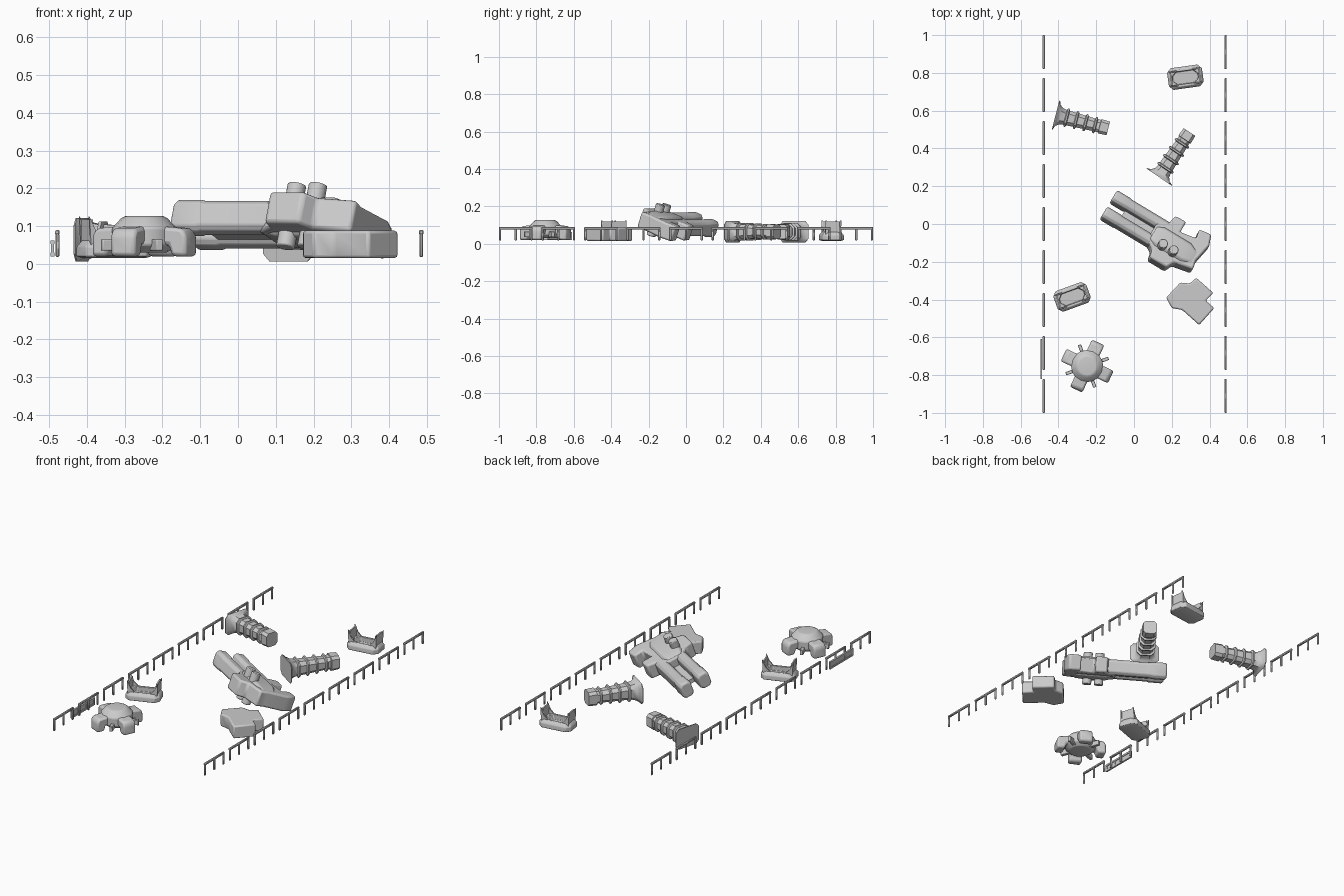
import bpy, bmesh, math
from mathutils import Matrix, Vector


def place(x, y, z=0, yaw=0, roll=0):
    return (Matrix.Translation((x, y, z)) @ Matrix.Rotation(math.radians(yaw), 4, 'Z')
            @ Matrix.Rotation(math.radians(roll), 4, 'X'))


def finish(name, bm, m, bevel=0.0, segs=2):
    bmesh.ops.recalc_face_normals(bm, faces=bm.faces)
    me = bpy.data.meshes.new(name)
    bm.to_mesh(me)
    bm.free()
    ob = bpy.data.objects.new(name, me)
    bpy.context.collection.objects.link(ob)
    ob.matrix_world = m
    if bevel:
        b = ob.modifiers.new("soft_edges", 'BEVEL')
        b.width, b.segments, b.limit_method = bevel, segs, 'ANGLE'
    bpy.ops.object.select_all(action='DESELECT')
    bpy.context.view_layer.objects.active = ob
    ob.select_set(True)
    bpy.ops.object.shade_smooth_by_angle(angle=math.radians(40))
    return ob


def add_loft(bm, rings, cap=True):
    rows = [[bm.verts.new(p) for p in r] for r in rings]
    n = len(rows[0])
    for a, b in zip(rows, rows[1:]):
        for i in range(n):
            bm.faces.new((a[i], a[(i + 1) % n], b[(i + 1) % n], b[i]))
    if cap:
        bm.faces.new(rows[0])
        bm.faces.new(rows[-1])


def octagon(hw, hh, c):
    q = [(hw, hh - c), (hw - c, hh)]
    q += [(-x, y) for x, y in reversed(q)]
    return q + [(-x, -y) for x, y in q]


def prism(name, outline, z0, z1, m, bevel=0.0):
    bm = bmesh.new()
    add_loft(bm, [[(x, y, z) for x, y in outline] for z in (z0, z1)])
    return finish(name, bm, m, bevel)


def beam(name, sections, m, bevel=0.0):
    # chamfered beam along local x: (x, half width, half height, chamfer)
    bm = bmesh.new()
    add_loft(bm, [[(x, p, q) for p, q in octagon(w, h, c)] for x, w, h, c in sections])
    return finish(name, bm, m, bevel)


def add_box(bm, lo, hi):
    (a, b, c), (d, e, f) = lo, hi
    add_loft(bm, [[(a, b, z), (d, b, z), (d, e, z), (a, e, z)] for z in (c, f)])


# Railings: nine three-legged sections on each side
for side, x in (("left", -0.478), ("right", 0.485)):
    bm = bmesh.new()
    for i in range(9):
        y = -0.91 + i * 0.2275
        add_box(bm, (-0.006, y - 0.09, 0.077), (0.006, y + 0.09, 0.09))
        for d in (-0.084, 0, 0.084):
            add_box(bm, (-0.005, y + d - 0.006, 0.018), (0.005, y + d + 0.006, 0.08))
    finish(side + "_railing", bm, place(x, 0), 0.003, 1)

# Barrier panel beside the left railing
bm = bmesh.new()
for z in (0.02, 0.052):
    add_box(bm, (-0.005, -0.105, z), (0.005, 0.105, z + 0.01))
for i in range(4):
    y = -0.1 + i * 0.0667
    add_box(bm, (-0.004, y - 0.006, 0.02), (0.004, y + 0.006, 0.06))
add_box(bm, (-0.003, -0.1, 0.03), (0.001, 0.1, 0.052))
finish("barrier_panel", bm, place(-0.491, -0.715))

# Four-armed pod
px, py = -0.248, -0.752
arm = [(0, 0.055), (0.085, 0.05), (0.095, 0.02), (0.138, 0.02), (0.138, 0.075),
       (0.125, 0.094), (0.08, 0.098), (0, 0.11)]
for i in range(4):
    yaw = 65 + 90 * i
    prism(f"pod_arm_{i + 1}", arm, -0.036, 0.036, place(px, py, 0, yaw, 90), 0.01)
    bm = bmesh.new()
    add_box(bm, (0.03, -0.009, 0.035), (0.12, 0.009, 0.065))
    finish(f"pod_spike_{i + 1}", bm, place(px, py, 0, yaw + 45), 0.003)
bm = bmesh.new()
add_loft(bm, [[(r * math.cos(a * math.pi / 8), r * math.sin(a * math.pi / 8), z) for a in range(16)]
              for r, z in ((0.06, 0.03), (0.085, 0.05), (0.085, 0.095), (0.062, 0.12), (0.05, 0.127))])
finish("pod_dome", bm, place(px, py), 0.004)

# Trays: hollow chamfered base with winged fins at the short ends
for i, (x, y, yaw) in enumerate(((0.272, 0.777, 8), (-0.328, -0.386, 20))):
    m = place(x, y, 0, yaw)
    bm = bmesh.new()
    prof = [(0.08, 0.043, 0.015), (0.093, 0.058, 0.02), (0.093, 0.058, 0.045), (0.082, 0.046, 0.062),
            (0.068, 0.034, 0.062), (0.068, 0.034, 0.035)]
    add_loft(bm, [[(p, q, z) for p, q in octagon(w, h, 0.022)] for w, h, z in prof], False)
    bm.verts.ensure_lookup_table()
    bm.faces.new(bm.verts[-8:])
    bm.faces.new(bm.verts[:8])
    finish(f"tray_base_{i + 1}", bm, m, 0.003)
    bm = bmesh.new()
    for s in (-1, 1):
        add_box(bm, (min(s * 0.072, s * 0.08), -0.034, 0.05), (max(s * 0.072, s * 0.08), 0.034, 0.118))
        for t in (-1, 1):
            tri = [(s * 0.08, 0.05), (s * 0.03, 0.05), (s * 0.065, 0.085), (s * 0.084, 0.125)]
            add_loft(bm, [[(a, t * w, z) for a, z in tri] for w in (0.034, 0.042)])
    finish(f"tray_fins_{i + 1}", bm, m)

# Broad crate-like lump
lump = [(0.17, -0.39), (0.245, -0.31), (0.295, -0.315), (0.33, -0.285), (0.42, -0.365), (0.38, -0.405),
        (0.425, -0.445), (0.345, -0.535), (0.255, -0.455), (0.2, -0.445)]
prism("lump_block", lump, 0.015, 0.088, place(0, 0), 0.008)

# Ribbed shafts with a flared end plate
body = [(0, 0.08, 0.058, 0.02), (0.004, 0.08, 0.058, 0.02), (0.012, 0.058, 0.052, 0.02),
        (0.03, 0.044, 0.045, 0.02)]
for k in range(4):
    u = 0.06 + k * 0.052
    s = 0.047 - 0.002 * k
    body += [(u - 0.008, s - 0.007, s - 0.007, 0.018), (u - 0.004, s + 0.003, s + 0.001, 0.02),
             (u + 0.004, s + 0.003, s + 0.001, 0.02), (u + 0.008, s - 0.007, s - 0.007, 0.018)]
body += [(0.24, 0.034, 0.036, 0.014), (0.242, 0.039, 0.041, 0.014), (0.288, 0.037, 0.039, 0.014)]
beam("ribbed_shaft_1", body, place(-0.415, 0.578, 0.064, -14.5))
beam("ribbed_shaft_2", body, place(0.133, 0.248, 0.064, 56))

# Leaning twin-barrel machine
M = place(0.1, -0.05, 0.106, -31, -20)
for n, v in (("left", 0.062), ("right", -0.045)):
    beam(n + "_barrel", [(-0.28, 0.028, 0.038, 0.014), (-0.272, 0.033, 0.045, 0.014),
                         (-0.2, 0.033, 0.045, 0.014), (-0.19, 0.031, 0.042, 0.014),
                         (0.1, 0.031, 0.042, 0.014)], M @ Matrix.Translation((0, v, 0)), 0.004)
beam("barrel_bridge", [(-0.19, 0.03, 0.012, 0.004), (0.1, 0.03, 0.012, 0.004)],
     M @ Matrix.Translation((0, 0.01, -0.02)))
hull = [(-0.01, -0.06), (0.04, -0.09), (0.05, -0.137), (0.155, -0.137), (0.175, -0.092), (0.28, -0.07),
        (0.27, -0.02), (0.29, 0.09), (0.268, 0.152), (0.2, 0.142), (0.21, 0.09), (0.12, 0.075),
        (0.12, 0.14), (0.055, 0.138), (0.045, 0.085), (-0.01, 0.075)]
prism("machine_hull", hull, -0.046, 0.042, M, 0.01)
beam("hull_spine", [(0.0, 0.05, 0.045, 0.015), (0.04, 0.06, 0.055, 0.015), (0.2, 0.06, 0.055, 0.015),
                    (0.26, 0.045, 0.04, 0.015)], M @ Matrix.Translation((0, -0.01, 0)), 0.005)
for i, u in enumerate((0.075, 0.14)):
    for n, a, b in (("top", 0.03, 0.092), ("under", -0.085, -0.03)):
        ring = [(u + 0.025 * math.cos(t * math.pi / 8), -0.05 + 0.025 * math.sin(t * math.pi / 8))
                for t in range(16)]
        prism(f"{n}_knob_{i + 1}", ring, a, b, M, 0.004)
